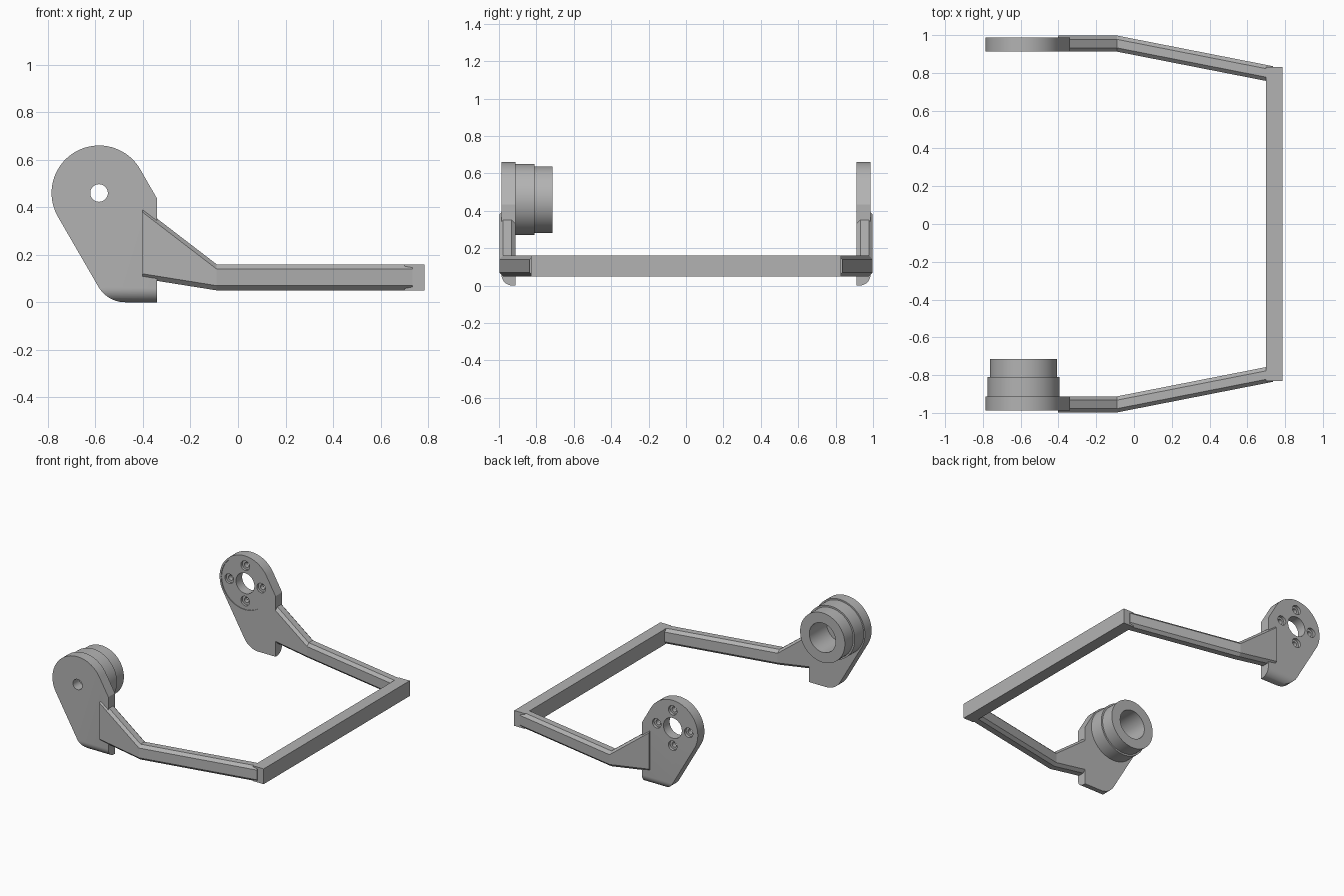
import bpy, bmesh
from math import sin, cos, radians, pi

old = bpy.data.objects.get("Cube")
if old:
    bpy.data.objects.remove(old, do_unlink=True)

GREY = (0.45, 0.45, 0.45, 1)
mat = bpy.data.materials.new("plain grey")
mat.use_nodes = True
mat.diffuse_color = GREY
mat.node_tree.nodes["Principled BSDF"].inputs["Base Color"].default_value = GREY

PX, PZ, R = -0.585, 0.46, 0.2       # pivot axis and head radius
INNER, OUTER = 0.912, 0.987         # plate faces, measured outward from the centre


def arc(cx, cz, r, a0, a1, n):
    return [(cx + r * cos(radians(a0 + (a1 - a0) * i / n)),
             cz + r * sin(radians(a0 + (a1 - a0) * i / n))) for i in range(n + 1)]


def loft(name, rings, closed=False):
    """Skin a list of equal rings; cap the ends unless the loop closes on itself."""
    bm = bmesh.new()
    vs = [[bm.verts.new(p) for p in ring] for ring in rings]
    n = len(vs[0])
    pairs = list(zip(vs, vs[1:])) + ([(vs[-1], vs[0])] if closed else [])
    for a, b in pairs:
        for i in range(n):
            bm.faces.new((a[i], a[(i + 1) % n], b[(i + 1) % n], b[i]))
    if not closed:
        bm.faces.new(vs[0])
        bm.faces.new(vs[-1])
    bmesh.ops.recalc_face_normals(bm, faces=bm.faces)
    me = bpy.data.meshes.new(name)
    bm.to_mesh(me)
    bm.free()
    me.materials.append(mat)
    ob = bpy.data.objects.new(name, me)
    bpy.context.collection.objects.link(ob)
    return ob


def prism(name, pts, y0, y1):
    return loft(name, [[(x, y, z) for x, z in pts] for y in (y0, y1)])


def disc(x, z, r, y0, y1, n=48):
    return prism("cutter", arc(x, z, r, 0, 360 - 360 / n, n - 1), y0, y1)


def select(ob):
    bpy.ops.object.select_all(action='DESELECT')
    ob.select_set(True)
    bpy.context.view_layer.objects.active = ob


def cut(ob, tool, operation='DIFFERENCE'):
    tool.hide_render = True
    mod = ob.modifiers.new("cut", 'BOOLEAN')
    mod.operation, mod.object, mod.solver = operation, tool, 'EXACT'
    select(ob)
    bpy.ops.object.modifier_apply(modifier=mod.name)
    bpy.data.objects.remove(tool, do_unlink=True)


def smooth(ob):
    select(ob)
    bpy.ops.object.shade_smooth_by_angle(angle=radians(25))


def plate(name, s):
    """Teardrop end plate with a rounded lower outside edge."""
    outline = (arc(PX, PZ, R, 30, 210, 40) + arc(-0.475, 0.13, 0.13, 210, 270, 12)
               + [(-0.34, 0), (-0.34, 0.435)])
    ob = prism(name, outline, s * INNER, s * OUTER)
    side = arc(INNER + 0.015, 0.06, 0.06, 270, 360, 10) + [(OUTER, 1), (INNER - 0.02, 1), (INNER - 0.02, 0)]
    cut(ob, loft("cutter", [[(x, s * y, z) for y, z in side] for x in (-1, 0)]), 'INTERSECT')
    return ob


def octagon(x, y, w, z0, z1, c=0.02):
    return [(x, y - w, z0 + c), (x, y - w + c, z0), (x, y + w - c, z0), (x, y + w, z0 + c),
            (x, y + w, z1 - c), (x, y + w - c, z1), (x, y - w + c, z1), (x, y - w, z1 - c)]


# Front plate with a small axle hole
front_plate = plate("front_plate", -1)
cut(front_plate, disc(PX, PZ, 0.037, -1.1, -0.85))
smooth(front_plate)

# Rear plate: shallow round seat, large bore, four holes countersunk on both faces
rear_plate = plate("rear_plate", 1)
cut(rear_plate, disc(PX, PZ, 0.187, 0.85, INNER + 0.005, 64))
cut(rear_plate, disc(PX, PZ, 0.073, 0.85, 1.1))
for k in range(4):
    x, z = PX + 0.127 * cos(k * pi / 2), PZ + 0.127 * sin(k * pi / 2)
    cut(rear_plate, disc(x, z, 0.018, 0.85, 1.1, 24))
    cut(rear_plate, disc(x, z, 0.034, 0.85, INNER + 0.022, 32))
    cut(rear_plate, disc(x, z, 0.034, OUTER - 0.02, 1.1, 32))
smooth(rear_plate)

# Stepped hollow drum on the inside of the front plate
steps = [(0.105, 0.715), (0.178, 0.715), (0.178, 0.81), (0.19, 0.81), (0.19, 0.914), (0.105, 0.914)]
drum = loft("drum", [[(x, -y, z) for x, z in arc(PX, PZ, r, 0, 354.375, 63)] for r, y in steps], closed=True)
smooth(drum)

# Chamfered arms, flared where they meet the plates
for name, s in (("front_arm", -1), ("rear_arm", 1)):
    loft(name, [octagon(-0.403, s * 0.955, 0.0425, 0.10, 0.40),
                octagon(-0.09, s * 0.955, 0.0425, 0.05, 0.16),
                octagon(0.735, s * 0.793, 0.0425, 0.05, 0.16)])

# Square crossbar joining the arms
prism("crossbar", [(0.70, 0.05), (0.785, 0.05), (0.785, 0.16), (0.70, 0.16)], -0.83, 0.83)
